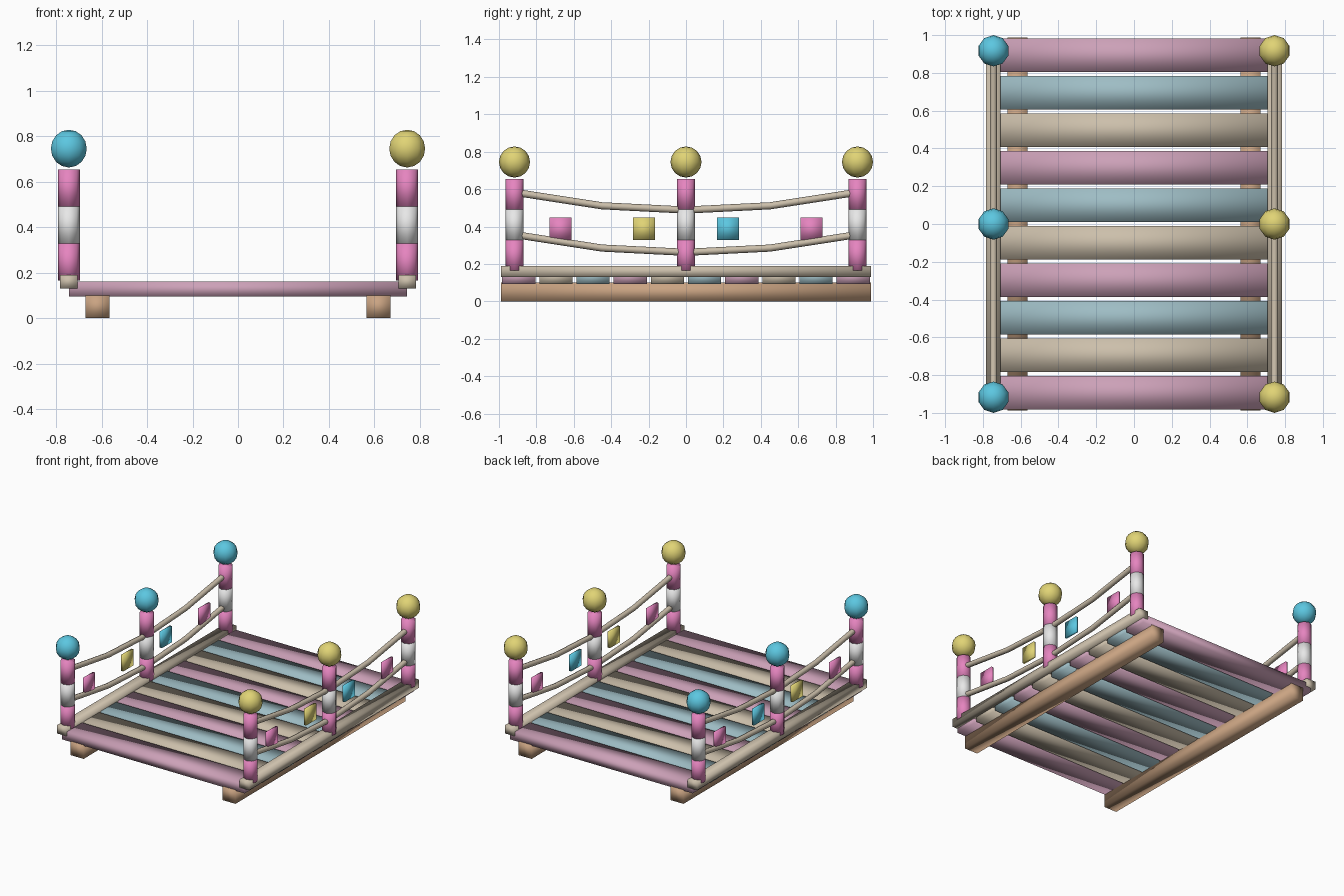
import bpy
import bmesh
from mathutils import Matrix, Vector

cube = bpy.data.objects.get("Cube")
if cube:
    bpy.data.objects.remove(cube, do_unlink=True)


def to_linear(c):
    return c / 12.92 if c <= 0.04045 else ((c + 0.055) / 1.055) ** 2.4


def material(name, *srgb):
    mat = bpy.data.materials.new(name)
    mat.use_nodes = True
    colour = [to_linear(c) for c in srgb] + [1.0]
    mat.diffuse_color = colour
    mat.node_tree.nodes["Principled BSDF"].inputs["Base Color"].default_value = colour
    return mat


PINK = material("candy pink", 0.90, 0.52, 0.75)
WHITE = material("white", 0.91, 0.91, 0.91)
BLUE = material("bright blue", 0.36, 0.78, 0.88)
YELLOW = material("soft yellow", 0.88, 0.83, 0.46)
BROWN = material("beam brown", 0.79, 0.64, 0.51)
BEIGE = material("pale beige", 0.80, 0.75, 0.67)
DUSTY_PINK = material("dusty pink", 0.80, 0.63, 0.72)
DUSTY_BLUE = material("dusty blue", 0.62, 0.74, 0.77)


def finish(name, bm, mat):
    mesh = bpy.data.meshes.new(name)
    for face in bm.faces:
        face.smooth = True
    bm.to_mesh(mesh)
    bm.free()
    mesh.materials.append(mat)
    obj = bpy.data.objects.new(name, mesh)
    bpy.context.collection.objects.link(obj)
    return obj


def box(name, centre, size, mat):
    bm = bmesh.new()
    matrix = Matrix.Translation(centre) @ Matrix.Diagonal((*size, 1))
    bmesh.ops.create_cube(bm, size=1, matrix=matrix)
    return finish(name, bm, mat)


def cylinder(name, x, y, bottom, top, radius, mat):
    bm = bmesh.new()
    bmesh.ops.create_cone(bm, cap_ends=True, segments=8, radius1=radius, radius2=radius,
                          depth=top - bottom,
                          matrix=Matrix.Translation((x, y, (bottom + top) / 2)))
    return finish(name, bm, mat)


def ball(name, centre, radius, mat):
    bm = bmesh.new()
    bmesh.ops.create_uvsphere(bm, u_segments=10, v_segments=8, radius=radius,
                              matrix=Matrix.Translation(centre))
    return finish(name, bm, mat)


def rope(name, points, radius, mat):
    curve = bpy.data.curves.new(name, "CURVE")
    curve.dimensions = "3D"
    curve.bevel_depth = radius
    curve.bevel_resolution = 2
    curve.use_fill_caps = True
    spline = curve.splines.new("POLY")
    spline.points.add(len(points) - 1)
    for point, co in zip(spline.points, points):
        point.co = (*co, 1)
    curve.materials.append(mat)
    obj = bpy.data.objects.new(name, curve)
    bpy.context.collection.objects.link(obj)


SIDE_X = 0.744
POST_Y = 0.917

# Deck planks, from back to front in a repeating colour order
plank_colours = (DUSTY_PINK, DUSTY_BLUE, BEIGE)
for i in range(10):
    y = 0.894 - i * 0.1987
    box(f"plank_{i + 1}", (0, y, 0.127), (1.486, 0.177, 0.066), plank_colours[i % 3])

for side, s, knob in (("left", 1, YELLOW), ("right", -1, BLUE)):
    x = s * SIDE_X

    # Support beam and side rail
    box(f"{side}_beam", (s * 0.618, 0, 0.05), (0.106, 1.976, 0.1), BROWN)
    box(f"{side}_rail", (x, 0, 0.16), (0.077, 1.976, 0.06), BEIGE)

    # Striped posts with round knobs
    for place, y in (("front", -POST_Y), ("middle", 0), ("back", POST_Y)):
        for k, (part, mat) in enumerate((("lower", PINK), ("centre", WHITE), ("upper", PINK))):
            bottom = 0.165 + k * 0.163
            cylinder(f"{side}_{place}_post_{part}", x, y, bottom, bottom + 0.163, 0.0485, mat)
        ball(f"{side}_{place}_knob", (x, y, 0.745), 0.083, knob)

    # Sagging ropes
    for part, low in (("lower", 0.262), ("upper", 0.488)):
        points = [Vector((x, t * POST_Y, low + 0.095 * t * t))
                  for t in (-1, -0.49, 0, 0.49, 1)]
        rope(f"{side}_{part}_rope", points, 0.019, BEIGE)

    # Hanging flags
    for k, (y, mat) in enumerate(((-0.67, PINK), (-0.224, YELLOW), (0.224, BLUE), (0.67, PINK))):
        box(f"{side}_flag_{k + 1}", (x, y, 0.388), (0.018, 0.118, 0.118), mat)
